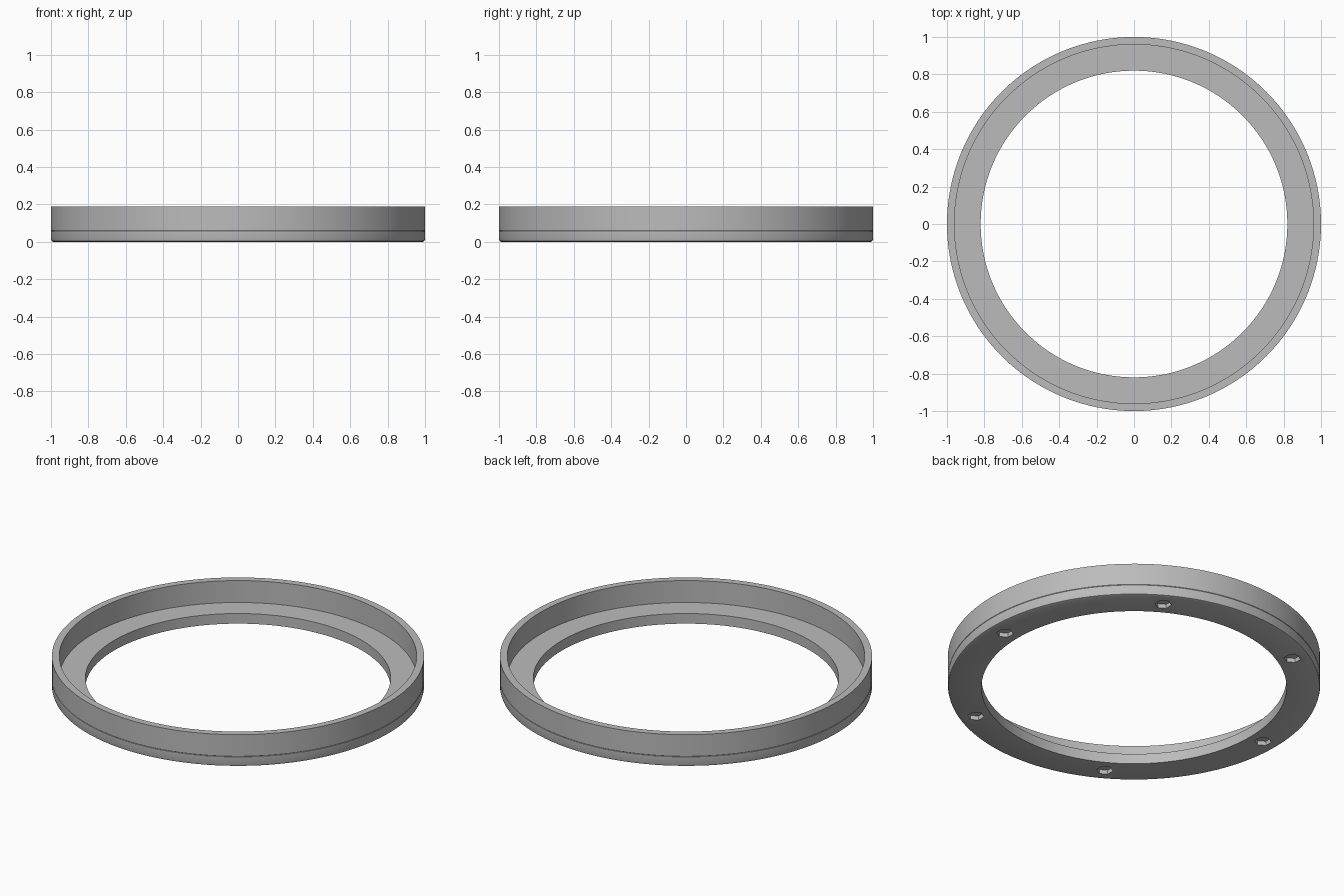
import bpy, bmesh, math

cube = bpy.data.objects.get("Cube")
if cube:
    bpy.data.objects.remove(cube, do_unlink=True)

SEGMENTS = 128

grey = bpy.data.materials.new("plain grey")
grey.use_nodes = True
grey.diffuse_color = (0.5, 0.5, 0.5, 1)
grey.node_tree.nodes["Principled BSDF"].inputs["Base Color"].default_value = (0.5, 0.5, 0.5, 1)


def make_object(name, bm):
    bmesh.ops.recalc_face_normals(bm, faces=bm.faces)
    mesh = bpy.data.meshes.new(name)
    bm.to_mesh(mesh)
    bm.free()
    mesh.materials.append(grey)
    obj = bpy.data.objects.new(name, mesh)
    bpy.context.collection.objects.link(obj)
    return obj


# Ring body: L-shaped section spun around the z axis
profile = [(0.82, 0), (0.988, 0), (0.997, 0.004), (1, 0.014), (1, 0.058),
           (0.998, 0.06), (1, 0.062), (1, 0.19), (0.96, 0.19), (0.96, 0.06), (0.82, 0.06)]
bm = bmesh.new()
verts = [bm.verts.new((r, 0, z)) for r, z in profile]
edges = [bm.edges.new((v, verts[(i + 1) % len(verts)])) for i, v in enumerate(verts)]
bmesh.ops.spin(bm, geom=verts + edges, cent=(0, 0, 0), axis=(0, 0, 1),
               angle=math.tau, steps=SEGMENTS, use_duplicate=False)
bmesh.ops.remove_doubles(bm, verts=bm.verts, dist=0.0005)
ring = make_object("ring_body", bm)

# Six shallow hexagonal pockets in the underside
bm = bmesh.new()
for i in range(6):
    a = i * math.tau / 6
    made = bmesh.ops.create_cone(bm, cap_ends=True, segments=6, radius1=0.045,
                                 radius2=0.045, depth=0.06)
    bmesh.ops.translate(bm, verts=made["verts"],
                        vec=(0.905 * math.cos(a), 0.905 * math.sin(a), -0.005))
cutter = make_object("pocket_cutter", bm)
cutter.hide_render = True
cutter.hide_viewport = True

cut = ring.modifiers.new("pockets", 'BOOLEAN')
cut.operation = 'DIFFERENCE'
cut.solver = 'EXACT'
cut.object = cutter

# Smooth walls with sharp edges
bpy.ops.object.select_all(action='DESELECT')
bpy.context.view_layer.objects.active = ring
ring.select_set(True)
bpy.ops.object.modifier_apply(modifier=cut.name)
bpy.ops.object.shade_smooth_by_angle(angle=math.radians(30))
bpy.data.objects.remove(cutter, do_unlink=True)
